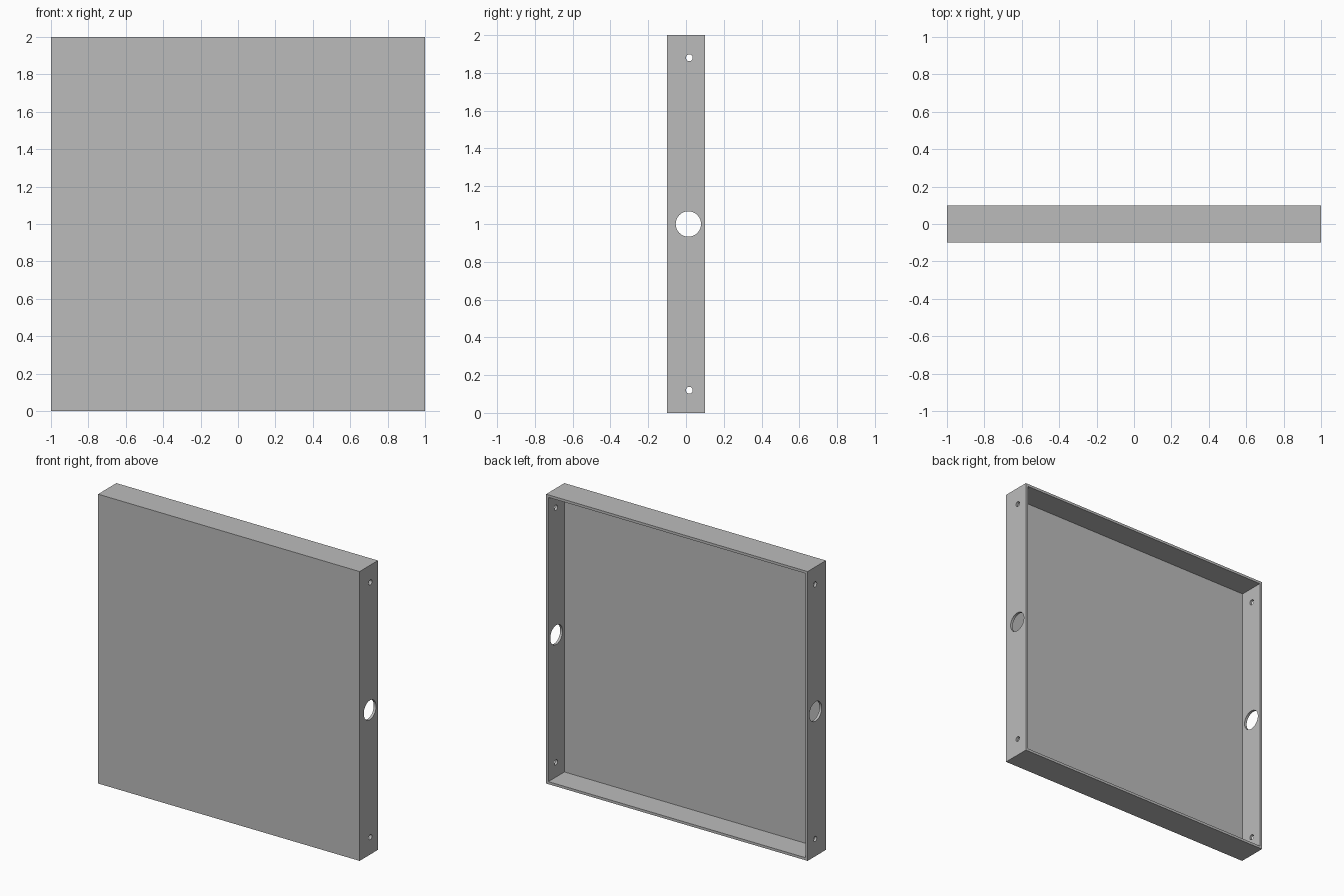
import bpy
import bmesh
from math import pi
from mathutils import Matrix, Vector

old = bpy.data.objects.get("Cube")
if old:
    bpy.data.objects.remove(old, do_unlink=True)

SIZE, DEPTH, WALL = 2.0, 0.2, 0.025

grey = bpy.data.materials.new("plain_grey")
grey.use_nodes = True
colour = (0.5, 0.5, 0.5, 1)
grey.diffuse_color = colour
grey.node_tree.nodes["Principled BSDF"].inputs["Base Color"].default_value = colour


def make_object(name, bm):
    mesh = bpy.data.meshes.new(name)
    bm.to_mesh(mesh)
    bm.free()
    mesh.materials.append(grey)
    obj = bpy.data.objects.new(name, mesh)
    bpy.context.collection.objects.link(obj)
    return obj


# Shallow tray: a closed front panel with four side walls, open at the back
bm = bmesh.new()
bmesh.ops.create_cube(bm, size=1)
bmesh.ops.scale(bm, vec=(SIZE, DEPTH, SIZE), verts=bm.verts)
bmesh.ops.translate(bm, vec=(0, 0, SIZE / 2), verts=bm.verts)
bm.normal_update()
back = max(bm.faces, key=lambda f: f.normal.y)
bmesh.ops.inset_region(bm, faces=[back], thickness=WALL)
floor = bmesh.ops.extrude_discrete_faces(bm, faces=[back])["faces"][0]
bmesh.ops.translate(bm, vec=Vector((0, WALL - DEPTH, 0)), verts=floor.verts)
bmesh.ops.recalc_face_normals(bm, faces=bm.faces)
tray = make_object("tray", bm)


# Round holes straight through both side walls
def drill(name, y, z, radius, sides):
    bm = bmesh.new()
    bmesh.ops.create_cone(bm, cap_ends=True, segments=sides, radius1=radius,
                          radius2=radius, depth=SIZE + 0.2,
                          matrix=Matrix.Translation((0, y, z)) @ Matrix.Rotation(pi / 2, 4, "Y"))
    cutter = make_object(name, bm)
    cutter.hide_render = True
    cut = tray.modifiers.new(name, "BOOLEAN")
    cut.operation = "DIFFERENCE"
    cut.solver = "EXACT"
    cut.object = cutter
    bpy.context.view_layer.objects.active = tray
    bpy.ops.object.modifier_apply(modifier=cut.name)
    bpy.data.objects.remove(cutter, do_unlink=True)


drill("cable_hole", 0.0125, SIZE / 2, 0.067, 48)
for z in (0.12, SIZE - 0.12):
    drill("screw_hole", 0.0175, z, 0.018, 24)

# Smooth hole walls, crisp box edges
bpy.ops.object.select_all(action="DESELECT")
tray.select_set(True)
bpy.context.view_layer.objects.active = tray
bpy.ops.object.shade_smooth_by_angle(angle=pi / 6)
